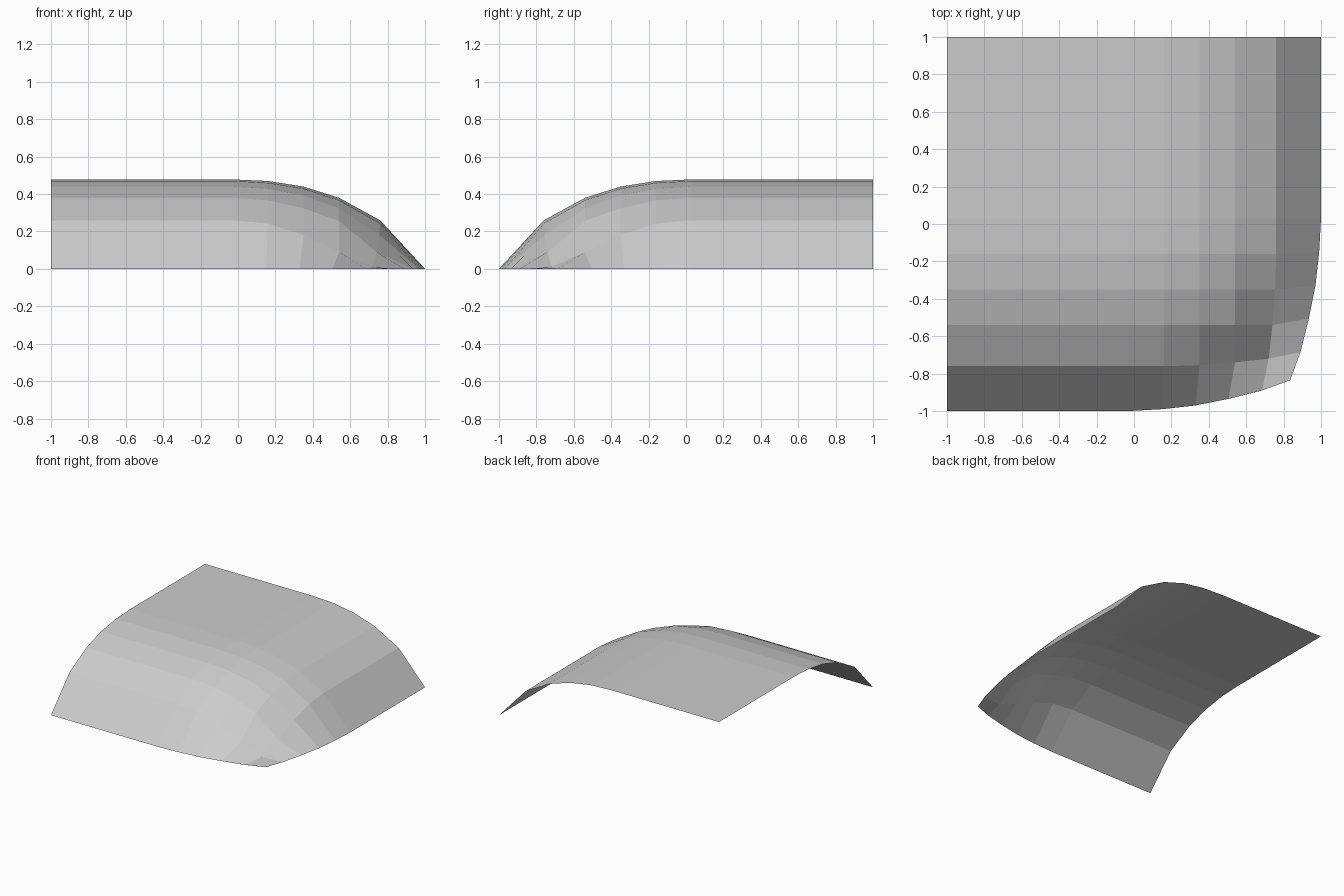
import bpy
import math

if "Cube" in bpy.data.objects:
    bpy.data.objects.remove(bpy.data.objects["Cube"])

# Grid stations across the sheet, from the straight side to the curved rim
STATIONS = [-1, -0.03, 0.16, 0.35, 0.54, 0.76, 1]
HEIGHTS = [0.48, 0.48, 0.47, 0.44, 0.38, 0.26, 0]
# Plan (along, outward) of the two outer rings, which bend in towards the corner
SHOULDER = [(-1, .76), (-.03, .76), (.16, .76), (.35, .755), (.54, .74), (.72, .72)]
RIM = [(-1, 1), (-.03, 1), (.15, .99), (.33, .97), (.505, .935), (.685, .89), (.835, .835)]
N = len(STATIONS)


def height(r):
    """Height of the dome profile at distance r from its crown."""
    for k in range(1, N):
        if r <= STATIONS[k]:
            t = (r - STATIONS[k - 1]) / (STATIONS[k] - STATIONS[k - 1])
            return HEIGHTS[k - 1] + t * (HEIGHTS[k] - HEIGHTS[k - 1])
    return 0.01


def point(i, j):
    """Grid point, mirrored about the corner diagonal."""
    low, high = min(i, j), max(i, j)
    if high == N - 1:
        along, out = RIM[low]
    elif high == N - 2:
        along, out = SHOULDER[low]
    else:
        along, out = STATIONS[low], STATIONS[high]
    z = 0 if high == N - 1 else height(math.hypot(max(along, 0), max(out, 0)))
    u, v = (along, out) if i <= j else (out, along)
    return (u, -v, z)


# Curved corner sheet, open underneath
verts = [point(i, j) for j in range(N) for i in range(N)]
faces = [(j * N + i, (j + 1) * N + i, (j + 1) * N + i + 1, j * N + i + 1)
         for j in range(N - 1) for i in range(N - 1)]
mesh = bpy.data.meshes.new("corner_panel")
mesh.from_pydata(verts, [], faces)
mesh.update()

# Plain grey finish
grey = bpy.data.materials.new("light_grey")
grey.diffuse_color = (0.6, 0.6, 0.6, 1)
grey.use_nodes = True
grey.node_tree.nodes["Principled BSDF"].inputs["Base Color"].default_value = grey.diffuse_color
mesh.materials.append(grey)

panel = bpy.data.objects.new("corner_panel", mesh)
bpy.context.collection.objects.link(panel)
